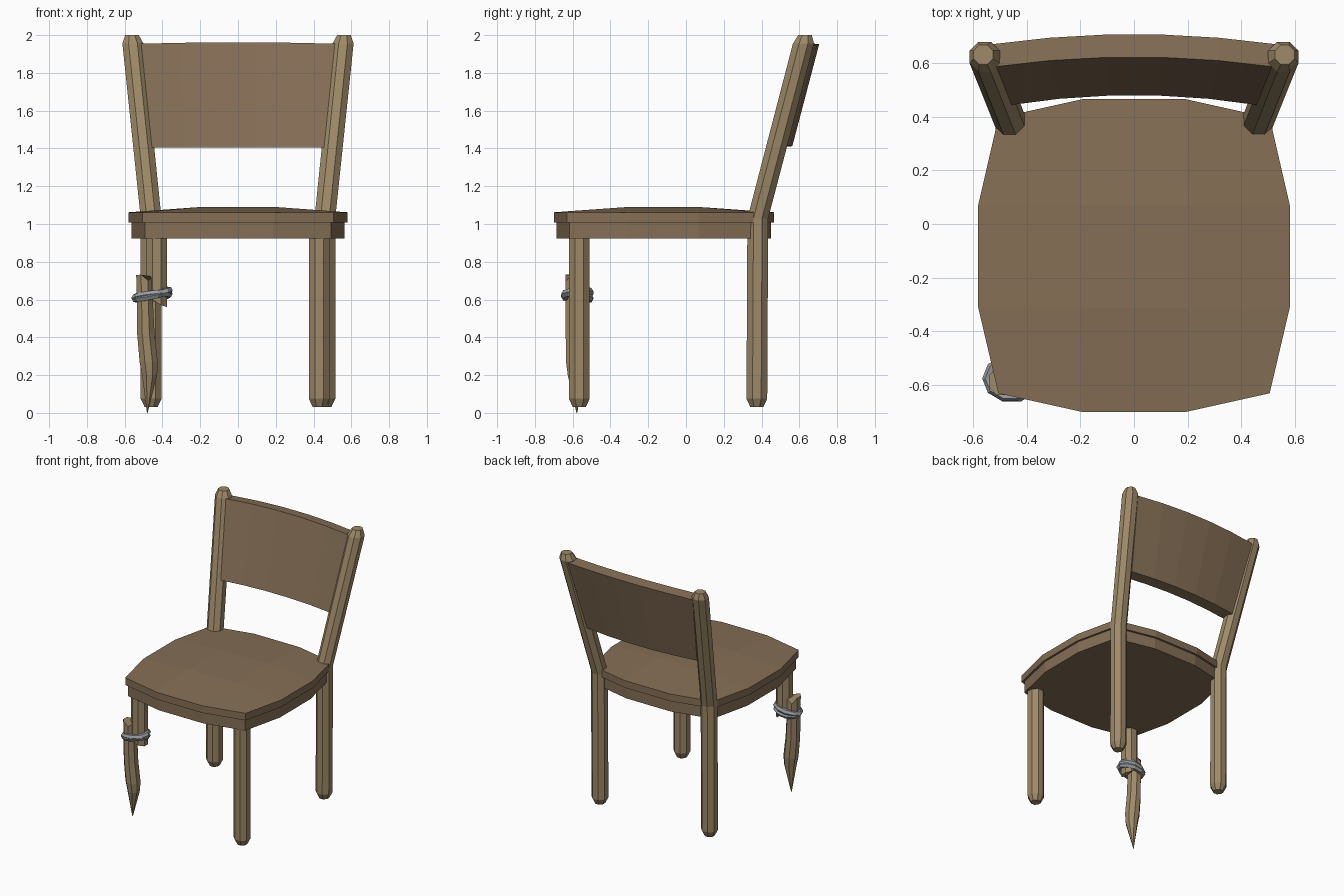
import bpy, bmesh, math
from mathutils import Vector

if "Cube" in bpy.data.objects:
    bpy.data.objects.remove(bpy.data.objects["Cube"])


def material(name, rgb):
    m = bpy.data.materials.new(name)
    m.diffuse_color = (*rgb, 1)
    m.use_nodes = True
    m.node_tree.nodes["Principled BSDF"].inputs["Base Color"].default_value = m.diffuse_color
    return m


SEAT_WOOD = material("brown wood", (0.235, 0.158, 0.092))
LEG_WOOD = material("light wood", (0.345, 0.255, 0.140))
METAL = material("grey wire", (0.33, 0.34, 0.36))


def finish(name, bm, mat):
    bmesh.ops.recalc_face_normals(bm, faces=bm.faces)
    me = bpy.data.meshes.new(name)
    bm.to_mesh(me)
    bm.free()
    me.materials.append(mat)
    ob = bpy.data.objects.new(name, me)
    bpy.context.collection.objects.link(ob)
    return ob


def loft(name, rings, mat):
    """Skin a list of point rings and cap both ends."""
    bm = bmesh.new()
    loops = [[bm.verts.new(p) for p in ring] for ring in rings]
    n = len(loops[0])
    for a, b in zip(loops, loops[1:]):
        for i in range(n):
            j = (i + 1) % n
            bm.faces.new((a[i], a[j], b[j], b[i]))
    bm.faces.new(loops[0])
    bm.faces.new(loops[-1])
    return finish(name, bm, mat)


def octagon(x, y, z, rx, ry=None, jag=()):
    """Level octagon with half-widths rx, ry; jag offsets the heights."""
    ry = ry or rx
    c = math.cos(math.pi / 8)
    pts = []
    for i in range(8):
        a = math.pi / 8 + i * math.pi / 4
        dz = jag[i] if jag else 0
        pts.append((x + rx / c * math.cos(a), y + ry / c * math.sin(a), z + dz))
    return pts


def seat_slab(name, scale, z0, z1, crown):
    """4 x 4 grid with bowed edges, raised in the middle."""
    def point(i, j):
        s = -1 if i < 2 else 1
        if j in (0, 3):
            x = (0.505 if i in (0, 3) else 0.19) * s
            y = ((-0.63, -0.70) if j == 0 else (0.395, 0.465))[i in (1, 2)]
        else:
            x = (0.58 if i in (0, 3) else 0.2) * s
            y = -0.31 if j == 1 else 0.07
        return x * scale, (y + 0.118) * scale - 0.118

    bm = bmesh.new()
    top, bot = {}, {}
    for i in range(4):
        for j in range(4):
            x, y = point(i, j)
            inner = i in (1, 2) and j in (1, 2)
            top[i, j] = bm.verts.new((x, y, z1 + (crown if inner else 0)))
            bot[i, j] = bm.verts.new((x, y, z0))
    for i in range(3):
        for j in range(3):
            cell = [(i, j), (i + 1, j), (i + 1, j + 1), (i, j + 1)]
            bm.faces.new([top[k] for k in cell])
            bm.faces.new([bot[k] for k in cell])
    rim = ([(i, 0) for i in range(3)] + [(3, j) for j in range(3)]
           + [(i, 3) for i in (3, 2, 1)] + [(0, j) for j in (3, 2, 1)])
    for a, b in zip(rim, rim[1:] + rim[:1]):
        bm.faces.new((bot[a], bot[b], top[b], top[a]))
    return finish(name, bm, SEAT_WOOD)


# Seat and the narrower frame below it
seat_slab("seat", 1.0, 1.008, 1.062, 0.028)
seat_slab("seat_frame", 0.974, 0.922, 1.008, 0)

# Back legs, bending into the raked back posts
for side, s in (("left", -1), ("right", 1)):
    loft("back_leg_" + side, [
        octagon(0.46 * s, 0.375, 0.03, 0.034),
        octagon(0.46 * s, 0.375, 0.075, 0.055),
        octagon(0.46 * s, 0.38, 1.03, 0.055),
        octagon(0.556 * s, 0.622, 1.955, 0.056),
        octagon(0.561 * s, 0.63, 2.0, 0.036)], LEG_WOOD)

# Intact front leg
loft("front_leg_right", [
    octagon(0.43, -0.565, 0.03, 0.034),
    octagon(0.43, -0.565, 0.075, 0.055),
    octagon(0.43, -0.565, 0.95, 0.055)], LEG_WOOD)

# Snapped front leg stub
loft("broken_leg_stub", [
    octagon(-0.43, -0.565, 0.57, 0.055,
            jag=(-0.01, 0.0, 0.04, 0.07, 0.05, 0.03, 0.0, -0.01)),
    octagon(-0.43, -0.565, 0.95, 0.055)], LEG_WOOD)

# Crooked pointed stake mending the leg
loft("splint_stake", [
    octagon(-0.480, -0.578, 0.0, 0.002),
    octagon(-0.468, -0.583, 0.20, 0.040, 0.043),
    octagon(-0.473, -0.583, 0.27, 0.048, 0.052),
    octagon(-0.488, -0.585, 0.42, 0.046, 0.052),
    octagon(-0.492, -0.585, 0.56, 0.043, 0.052),
    octagon(-0.495, -0.585, 0.72, 0.044, 0.052,
            jag=(-0.02, 0.0, -0.03, 0.01, 0.01, 0.012, -0.02, 0.0))], LEG_WOOD)

# Curved backrest panel between the posts
sections = []
for i in range(6):
    t = (i - 2.5) / 2.5
    bow = -0.037 * (t * t - 0.04)
    end = -0.008 * t * t
    sections.append([
        (0.462 * t, 0.478 + bow, 1.405),
        (0.462 * t, 0.563 + bow, 1.412),
        (0.525 * t, 0.705 + bow, 1.952 + end),
        (0.525 * t, 0.620 + bow, 1.962 + end)])
loft("backrest", sections, SEAT_WOOD)


# Wire binding: two crossing loops around stub and stake
def wire_loop(name, height, tilt_x, tilt_y, radius):
    bm = bmesh.new()
    n, sides = 10, 6
    loops = []
    for i in range(n):
        a = 2 * math.pi * i / n
        out = Vector((math.cos(a), math.sin(a), 0))
        c = Vector((-0.455 + 0.088 * out.x, -0.575 + 0.068 * out.y,
                    height + tilt_x * out.x + tilt_y * out.y))
        loops.append([bm.verts.new(
            c + radius * (out * math.cos(b) + Vector((0, 0, math.sin(b)))))
            for b in (2 * math.pi * k / sides for k in range(sides))])
    for i in range(n):
        p, q = loops[i], loops[(i + 1) % n]
        for k in range(sides):
            m = (k + 1) % sides
            bm.faces.new((p[k], p[m], q[m], q[k]))
    finish(name, bm, METAL)


wire_loop("wire_loop_upper", 0.628, 0.02, 0.008, 0.022)
wire_loop("wire_loop_lower", 0.618, 0.012, -0.012, 0.021)
